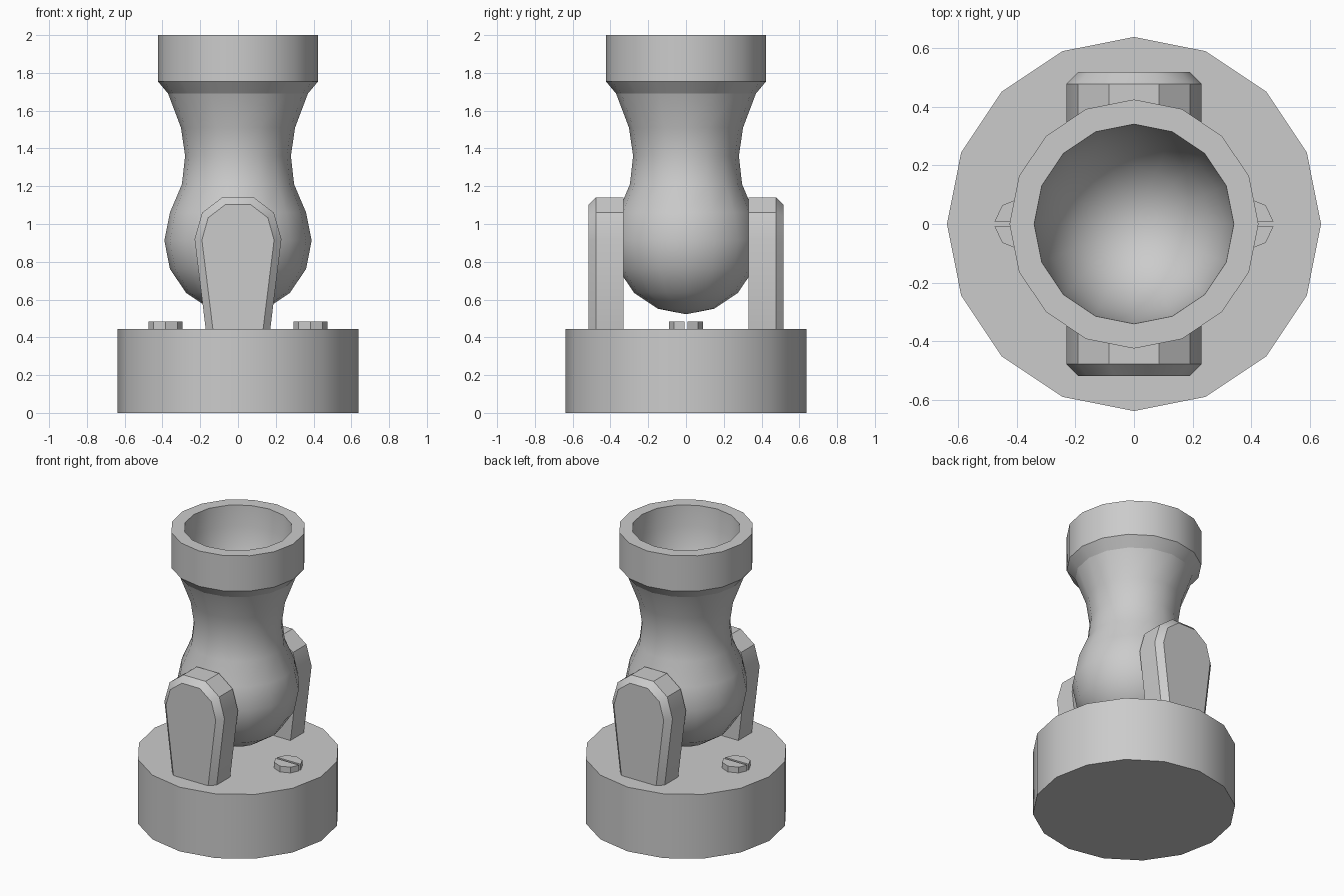
import bpy, bmesh, math

if "Cube" in bpy.data.objects:
    bpy.data.objects.remove(bpy.data.objects["Cube"])

grey = bpy.data.materials.new("plain grey")
grey.diffuse_color = (0.6, 0.6, 0.6, 1)
grey.use_nodes = True
grey.node_tree.nodes["Principled BSDF"].inputs["Base Color"].default_value = grey.diffuse_color


def finish(name, bm):
    """Turn a bmesh into a smooth-shaded grey object."""
    bmesh.ops.recalc_face_normals(bm, faces=bm.faces)
    mesh = bpy.data.meshes.new(name)
    bm.to_mesh(mesh)
    bm.free()
    mesh.materials.append(grey)
    obj = bpy.data.objects.new(name, mesh)
    bpy.context.collection.objects.link(obj)
    bpy.ops.object.select_all(action='DESELECT')
    obj.select_set(True)
    bpy.context.view_layer.objects.active = obj
    bpy.ops.object.shade_smooth_by_angle(angle=math.radians(30))
    return obj


def lathe(name, profile, sides=16):
    """Revolve (radius, z) points around the z axis."""
    bm = bmesh.new()
    rings = []
    for r, z in profile:
        if r == 0:
            rings.append([bm.verts.new((0, 0, z))] * sides)
        else:
            rings.append([bm.verts.new((r * math.cos(math.tau * i / sides),
                                        r * math.sin(math.tau * i / sides), z))
                          for i in range(sides)])
    for a, b in zip(rings, rings[1:]):
        for i in range(sides):
            j = (i + 1) % sides
            bm.faces.new(list(dict.fromkeys((a[i], a[j], b[j], b[i]))))
    return finish(name, bm)


def loft(name, loops):
    """Join matching loops of points and cap both ends."""
    bm = bmesh.new()
    rings = [[bm.verts.new(p) for p in loop] for loop in loops]
    n = len(rings[0])
    for a, b in zip(rings, rings[1:]):
        for i in range(n):
            j = (i + 1) % n
            bm.faces.new((a[i], a[j], b[j], b[i]))
    bm.faces.new(rings[0])
    bm.faces.new(rings[-1])
    return finish(name, bm)


# Round base
base = lathe("base", [(0, 0), (0.637, 0), (0.637, 0.445), (0, 0.445)])
# Caps become single flat polygons
bm = bmesh.new()
bm.from_mesh(base.data)
bmesh.ops.dissolve_verts(bm, verts=[v for v in bm.verts if v.co.xy.length < 0.01])
bm.to_mesh(base.data)
bm.free()

# Ball-shaped body flowing into a narrow neck
ball = [(0.39 * math.sin(math.radians(a)), 0.912 - 0.39 * math.cos(math.radians(a)))
        for a in (0, 22.5, 45, 67.5, 90, 112.5)]
lathe("body", ball + [(0.297, 1.21), (0.28, 1.36), (0.302, 1.51), (0.37, 1.69)])

# Thick rim with a rounded bowl inside
bowl = [(0.34, 2.0), (0.332, 1.86), (0.305, 1.73), (0.26, 1.62),
        (0.19, 1.53), (0.1, 1.475), (0, 1.455)]
lathe("rim_and_bowl", [(0.37, 1.69), (0.424, 1.755), (0.424, 2.0)] + bowl)


# Support arms, with the outer face bevelled
def arch(half, y):
    return [(x, y, z) for x, z in half] + [(-x, y, z) for x, z in reversed(half)]


outer = [(0.168, 0.42), (0.23, 0.92), (0.19, 1.06), (0.085, 1.14)]
inner = [(0.13, 0.42), (0.191, 0.915), (0.158, 1.033), (0.068, 1.102)]
for side, label in ((-1, "front"), (1, "back")):
    loft(label + "_arm", [arch(outer, side * 0.33), arch(outer, side * 0.477),
                          arch(inner, side * 0.517)])

# Slotted screws: two half discs with a gap between them
for cx, label in ((-0.385, "left"), (0.385, "right")):
    for s, half in ((-1, "front"), (1, "back")):
        pts = [(cx + 0.09 * math.cos(math.pi * i / 4),
                s * max(0.008, 0.09 * math.sin(math.pi * i / 4))) for i in range(5)]
        loft(f"{label}_screw_{half}_half",
             [[(x, y, z) for x, y in pts] for z in (0.44, 0.485)])
